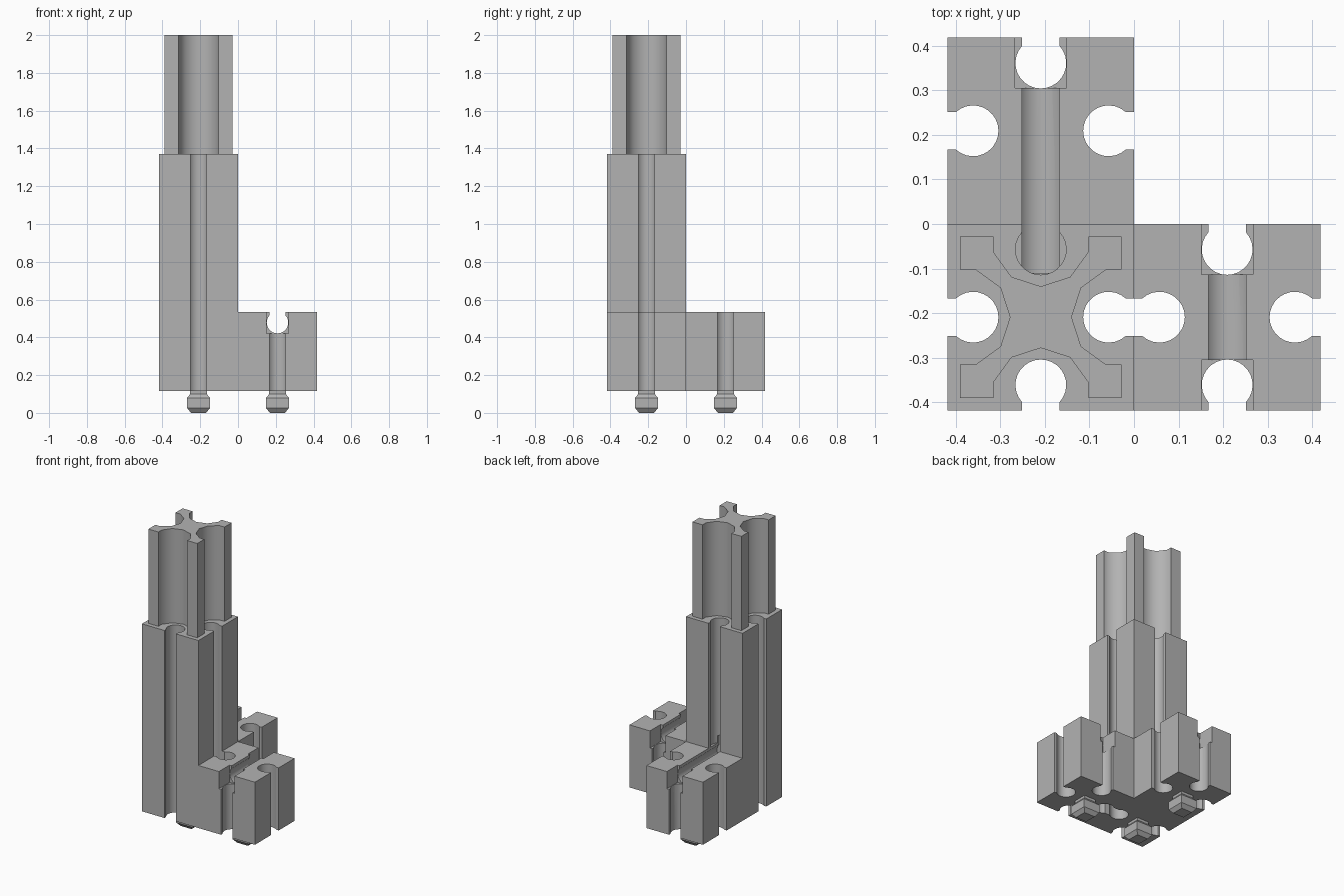
import bpy, bmesh
from math import sin, cos, radians, asin, pi
from mathutils import Matrix, Vector

cube = bpy.data.objects.get("Cube")
if cube:
    bpy.data.objects.remove(cube)

grey = bpy.data.materials.new("plain grey")
grey.use_nodes = True
grey.diffuse_color = (0.45, 0.45, 0.45, 1)
grey.node_tree.nodes["Principled BSDF"].inputs["Base Color"].default_value = grey.diffuse_color

H = 0.209             # half width of one module
BASE, LOW, TALL, TOP = 0.117, 0.535, 1.37, 2.0
R, SLOT, OFF = 0.057, 0.042, 0.152


def keyhole(edge):
    """Groove outline in a side that faces -y: narrow slot, round bore."""
    a = asin(SLOT / R)
    n = 20
    arc = [-a - i * (2 * pi - 2 * a) / n for i in range(n + 1)]
    return ([(-SLOT, -edge)] + [(R * sin(t), -OFF - R * cos(t)) for t in arc]
            + [(SLOT, -edge)])


def scallop(half, r):
    """Wide ten-sided hollow for the upper post."""
    arc = [radians(-108 - 36 * i) for i in range(5)]
    pts = [(r * sin(t), -half - r * cos(t)) for t in arc]
    return [(pts[0][0], -half)] + pts + [(pts[-1][0], -half)]


def square_profile(half, groove, sides):
    """Square outline with the groove on chosen sides (0 front, 1 left, 2 back, 3 right)."""
    out = []
    for k in range(4):
        turn = Matrix.Rotation(k * pi / 2, 2)
        pts = [(-half, -half)] + (groove if k in sides else [])
        out += [turn @ Vector(p) for p in pts]
    return out


def prism(name, pts, z0, z1, matrix=None):
    bm = bmesh.new()
    face = bm.faces.new([bm.verts.new((p[0], p[1], z0)) for p in pts])
    ext = bmesh.ops.extrude_face_region(bm, geom=[face])
    for v in ext["geom"]:
        if isinstance(v, bmesh.types.BMVert):
            v.co.z = z1
    if matrix:
        bm.transform(matrix)
    return finish(name, bm)


def finish(name, bm):
    bmesh.ops.recalc_face_normals(bm, faces=bm.faces)
    me = bpy.data.meshes.new(name)
    bm.to_mesh(me)
    bm.free()
    me.materials.append(grey)
    ob = bpy.data.objects.new(name, me)
    bpy.context.collection.objects.link(ob)
    return ob


def select(ob):
    bpy.ops.object.select_all(action="DESELECT")
    ob.select_set(True)
    bpy.context.view_layer.objects.active = ob


def cut(ob, cutter):
    cutter.hide_render = True
    mod = ob.modifiers.new("cut", "BOOLEAN")
    mod.operation, mod.solver, mod.object = "DIFFERENCE", "EXACT", cutter
    select(ob)
    bpy.ops.object.modifier_apply(modifier=mod.name)
    bpy.data.objects.remove(cutter)


def channel(x, y0, y1):
    """Keyhole cutter lying along y, open at the top of a low block."""
    m = Matrix.Translation((x, 0, LOW - H)) @ Matrix.Rotation(pi / 2, 4, "X")
    pts = [(u, -v) for u, v in keyhole(H + 0.05)]
    return prism("channel_cutter", pts, -y1, -y0, m)


def end_pocket(x, y0, y1):
    """Square pocket where a channel meets an upright groove."""
    w = R + 0.0005
    pts = [(x - w, y0), (x + w, y0), (x + w, y1), (x - w, y1)]
    return prism("pocket_cutter", pts, 0.42, LOW + 0.05)


def at(x, y):
    return Matrix.Translation((x, y, 0))


def peg(name, x, y):
    """Square stud with a chamfered head."""
    bm = bmesh.new()
    rings = []
    for w, z in ((0.04, 0), (0.06, 0.025), (0.06, 0.08), (0.044, 0.1), (0.044, BASE)):
        rings.append([bm.verts.new((x + sx * w, y + sy * w, z))
                      for sx, sy in ((-1, -1), (1, -1), (1, 1), (-1, 1))])
    bm.faces.new(rings[0])
    bm.faces.new(rings[-1])
    for a, b in zip(rings, rings[1:]):
        for i in range(4):
            j = (i + 1) % 4
            bm.faces.new((a[i], a[j], b[j], b[i]))
    return finish(name, bm)


# Tall column: its back groove starts above the low block
column = prism("tall_column", square_profile(H, keyhole(H), (0, 1, 3)), BASE, TALL, at(-H, -H))
back_groove = [(-u, -v) for u, v in keyhole(H + 0.05)]
cut(column, prism("groove_cutter", back_groove, LOW, TALL + 0.1, at(-H, -H)))
cut(column, channel(-H, -0.11, 0.1))

# Low blocks beside and behind the column
left_block = prism("left_block", square_profile(H, keyhole(H), (0, 1, 2, 3)), BASE, LOW, at(H, -H))
cut(left_block, channel(H, -0.5, 0.1))
cut(left_block, end_pocket(H, -0.5, -0.305))
cut(left_block, end_pocket(H, -0.113, 0.1))

back_block = prism("back_block", square_profile(H, keyhole(H), (1, 2, 3)), BASE, LOW, at(-H, H))
cut(back_block, channel(-H, -0.1, 0.5))
cut(back_block, end_pocket(-H, 0.305, 0.5))

# Upper post with four wide hollows
post = prism("upper_post", square_profile(0.181, scallop(0.181, 0.112), (0, 1, 2, 3)),
             TALL, TOP, at(-H, -H))

for ob in (column, left_block, back_block, post):
    select(ob)
    bpy.ops.object.shade_smooth_by_angle(angle=radians(40 if ob is post else 30))

# Studs under each module
peg("column_peg", -H, -H)
peg("left_peg", H, -H)
peg("back_peg", -H, H)
